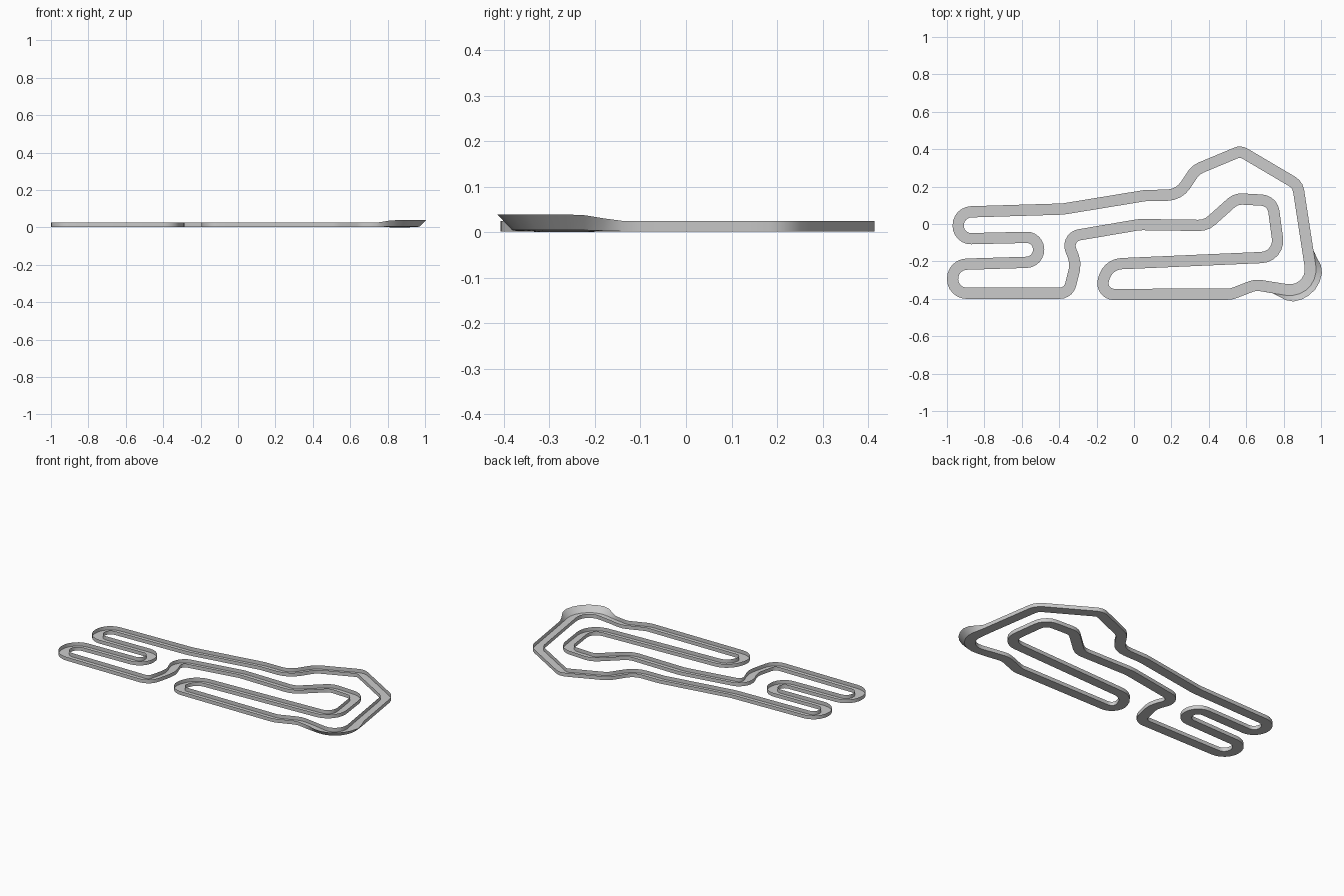
import bpy, bmesh, math
from mathutils import Vector

if "Cube" in bpy.data.objects:
    bpy.data.objects.remove(bpy.data.objects["Cube"])

# Centreline corners: x, y, fillet radius (clockwise loop, outside on the left)
CORNERS = [
    (-0.97, -0.37, .08), (-0.97, -0.217, .08), (-0.51, -0.203, .07), (-0.51, -0.07, .07),
    (-0.94, -0.08, .07), (-0.94, 0.063, .08), (-0.38, 0.08, .2), (0.06, 0.152, .12),
    (0.24, 0.155, .12), (0.33, 0.29, .09), (0.57, 0.39, .05), (0.875, 0.21, .07),
    (0.965, -0.375, .11), (0.65, -0.325, .09), (0.52, -0.375, .1), (-0.19, -0.377, .06),
    (-0.135, -0.215, .1), (0.78, -0.175, .09), (0.74, 0.125, .07), (0.545, 0.135, .08),
    (0.385, -0.008, .1), (0.03, -0.003, .2), (-0.365, -0.07, .07), (-0.31, -0.21, .12),
    (-0.35, -0.37, .06)]
HALF = 0.03       # half the road width
FLOOR, TOP = 0.002, 0.025


def centreline(corners):
    """Round each corner with an arc; add points along the straights."""
    pts, n = [], len(corners)
    for i, (x, y, r) in enumerate(corners):
        p = Vector((x, y))
        a = Vector(corners[i - 1][:2]) - p
        b = Vector(corners[(i + 1) % n][:2]) - p
        room = 0.49 * min(a.length, b.length)
        a.normalize()
        b.normalize()
        half = a.angle(b) / 2
        t = min(r / math.tan(half), room)
        r = t * math.tan(half)
        centre = p + (a + b).normalized() * (r / math.sin(half))
        start, end = p + a * t - centre, p + b * t - centre
        turn = math.pi - 2 * half
        steps = max(2, round(turn / math.radians(15)))
        arc = []
        for k in range(steps + 1):
            f = k / steps
            v = (start * math.sin((1 - f) * turn) + end * math.sin(f * turn)) / math.sin(turn)
            arc.append(centre + v)
        if pts:
            gap = (arc[0] - pts[-1]).length
            last = pts[-1]
            m = max(1, round(gap / 0.04))
            pts += [last.lerp(arc[0], k / m) for k in range(1, m)]
        pts += arc
    clean = [pts[0]]
    for q in pts[1:]:
        if (q - clean[-1]).length > 0.004:
            clean.append(q)
    return clean


def bank(p):
    """1 in the banked corner, fading to 0 on the straights."""
    d = (p - Vector((0.925, -0.33))).length
    f = min(1, max(0, (0.19 - d) / 0.11))
    return f * f * (3 - 2 * f)


# Road channel: floor with an upright wall on both sides
pts = centreline(CORNERS)
n = len(pts)
bm = bmesh.new()
rings = []
for i, p in enumerate(pts):
    d0 = (p - pts[i - 1]).normalized()
    d1 = (pts[(i + 1) % n] - p).normalized()
    t = (d0 + d1).normalized()
    side = Vector((-t.y, t.x)) / max(0.7, t.dot(d1))
    w = bank(p)
    section = [(HALF + 0.032 * w, TOP + 0.014 * w), (HALF, FLOOR + 0.003 * w),
               (-HALF, FLOOR * (1 - w)), (-HALF, TOP)]
    rings.append([bm.verts.new((*(p + side * s), z)) for s, z in section])
for i in range(n):
    a, b = rings[i], rings[(i + 1) % n]
    for k in range(3):
        bm.faces.new((a[k], a[k + 1], b[k + 1], b[k]))

mesh = bpy.data.meshes.new("race_track")
bm.to_mesh(mesh)
bm.free()
track = bpy.data.objects.new("race_track", mesh)
bpy.context.collection.objects.link(track)
bpy.context.view_layer.objects.active = track
track.select_set(True)
bpy.ops.object.shade_smooth_by_angle(angle=math.radians(30))
